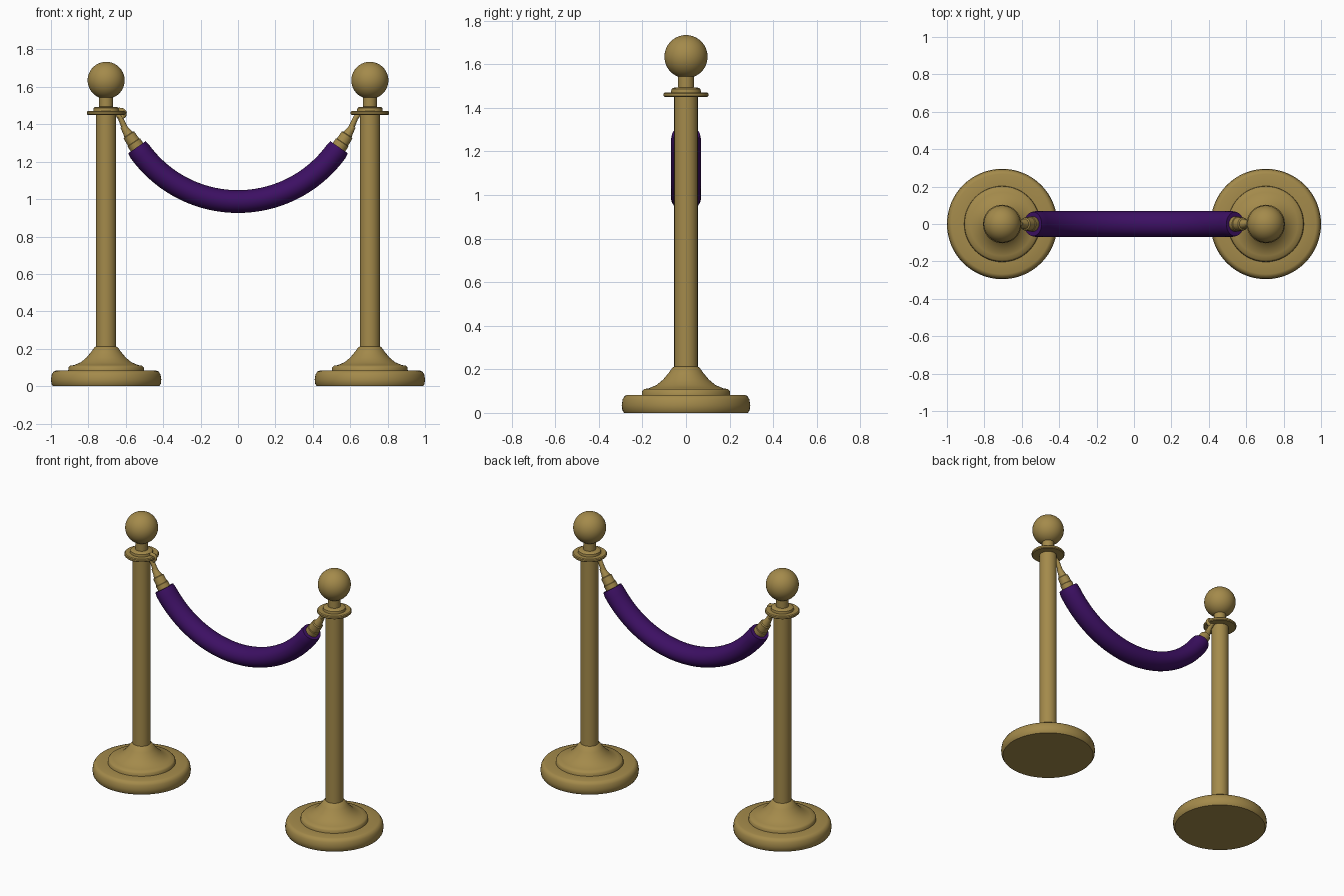
import bpy, bmesh, math
from mathutils import Vector

if "Cube" in bpy.data.objects:
    bpy.data.objects.remove(bpy.data.objects["Cube"])


def material(name, rgb):
    m = bpy.data.materials.new(name)
    m.diffuse_color = (*rgb, 1)
    m.use_nodes = True
    m.node_tree.nodes["Principled BSDF"].inputs["Base Color"].default_value = m.diffuse_color
    return m


BRASS = material("antique brass", (0.37, 0.255, 0.07))
VELVET = material("purple velvet", (0.046, 0.005, 0.125))


def finish(name, bm, mat, angle=40):
    bmesh.ops.recalc_face_normals(bm, faces=bm.faces[:])
    me = bpy.data.meshes.new(name)
    bm.to_mesh(me)
    bm.free()
    me.materials.append(mat)
    ob = bpy.data.objects.new(name, me)
    bpy.context.collection.objects.link(ob)
    bpy.ops.object.select_all(action='DESELECT')
    bpy.context.view_layer.objects.active = ob
    ob.select_set(True)
    bpy.ops.object.shade_smooth_by_angle(angle=math.radians(angle))
    return ob


def skin(bm, rings):
    """Bridge successive rings of points and cap both ends."""
    rings = [[bm.verts.new(p) for p in r] for r in rings]
    n = len(rings[0])
    for a, b in zip(rings, rings[1:]):
        for i in range(n):
            j = (i + 1) % n
            bm.faces.new((a[i], a[j], b[j], b[i]))
    bm.faces.new(rings[0])
    bm.faces.new(rings[-1])


def lathe(name, profile, x, n=64):
    bm = bmesh.new()
    skin(bm, [[(x + r * math.cos(2 * math.pi * i / n), r * math.sin(2 * math.pi * i / n), z)
               for i in range(n)] for r, z in profile])
    return finish(name, bm, BRASS)


def sweep(name, path, mat, wide=1.0, n=28):
    """Tube along (x, z, radius) points in the xz plane; wide scales it along y."""
    bm = bmesh.new()
    rings = []
    for k, (x, z, r) in enumerate(path):
        a, b = path[max(k - 1, 0)], path[min(k + 1, len(path) - 1)]
        t = Vector((b[0] - a[0], b[1] - a[1])).normalized()
        ring = []
        for i in range(n):
            c = math.cos(2 * math.pi * i / n) * r
            s = math.sin(2 * math.pi * i / n) * r * wide
            ring.append((x - t.y * c, s, z + t.x * c))
        rings.append(ring)
    skin(bm, rings)
    return finish(name, bm, mat)


# Rope: circular arc through both ends
R, CZ, A = 0.648, 1.635, math.radians(56.5)
arc = [(R * math.sin(t), CZ - R * math.cos(t), 0.061)
       for t in (A * (k / 24 - 1) for k in range(49))]
arc[0] = (*arc[0][:2], 0.057)
arc[-1] = (*arc[-1][:2], 0.057)
sweep("velvet_rope", arc, VELVET, 1.13)

BASE = [(0.284, 0), (0.292, 0.012), (0.295, 0.035), (0.291, 0.062), (0.281, 0.078), (0.268, 0.083),
        (0.203, 0.083), (0.201, 0.1), (0.193, 0.109), (0.17, 0.113), (0.135, 0.128),
        (0.105, 0.153), (0.08, 0.183), (0.062, 0.208), (0.054, 0.212)]
COLLAR = [(0.05, 1.45), (0.098, 1.45), (0.103, 1.455), (0.103, 1.466), (0.098, 1.471),
          (0.069, 1.471), (0.067, 1.486), (0.06, 1.492), (0.036, 1.494)]

for side, s in (("left", -1), ("right", 1)):
    x = 0.705 * s
    # Stanchion parts
    lathe(side + "_base", BASE, x)
    lathe(side + "_post", [(0.054, 0.2), (0.054, 1.455)], x)
    lathe(side + "_collar", COLLAR, x)
    lathe(side + "_neck", [(0.037, 1.48), (0.037, 1.56)], x, 40)
    bm = bmesh.new()
    bmesh.ops.create_uvsphere(bm, u_segments=48, v_segments=28, radius=0.099)
    bmesh.ops.translate(bm, verts=bm.verts[:], vec=(x, 0, 1.635))
    finish(side + "_ball", bm, BRASS)

    # Rope end ferrule, tapering into the hook stem
    ex, ez = R * math.sin(A), CZ - R * math.cos(A)
    tx, tz = math.cos(A), math.sin(A)
    steps = [(-0.03, 0.04), (0.03, 0.04), (0.033, 0.036), (0.078, 0.034), (0.082, 0.027),
             (0.1, 0.022), (0.135, 0.016)]
    sweep(side + "_ferrule", [(s * (ex + d * tx), ez + d * tz, r) for d, r in steps], BRASS)
    # Hook reaching the collar
    hook = [(0.596, 1.365, 0.016), (0.614, 1.40, 0.015), (0.629, 1.434, 0.014),
            (0.645, 1.453, 0.013), (0.665, 1.458, 0.012)]
    sweep(side + "_hook", [(s * a, b, r) for a, b, r in hook], BRASS, n=16)

# Open hook tip curling over the left collar
tip = [(-0.64, 1.43, 0.012), (-0.622, 1.436, 0.012), (-0.608, 1.448, 0.012),
       (-0.606, 1.463, 0.012), (-0.615, 1.474, 0.012), (-0.635, 1.477, 0.012), (-0.66, 1.475, 0.011)]
sweep("left_hook_tip", tip, BRASS, n=16)
